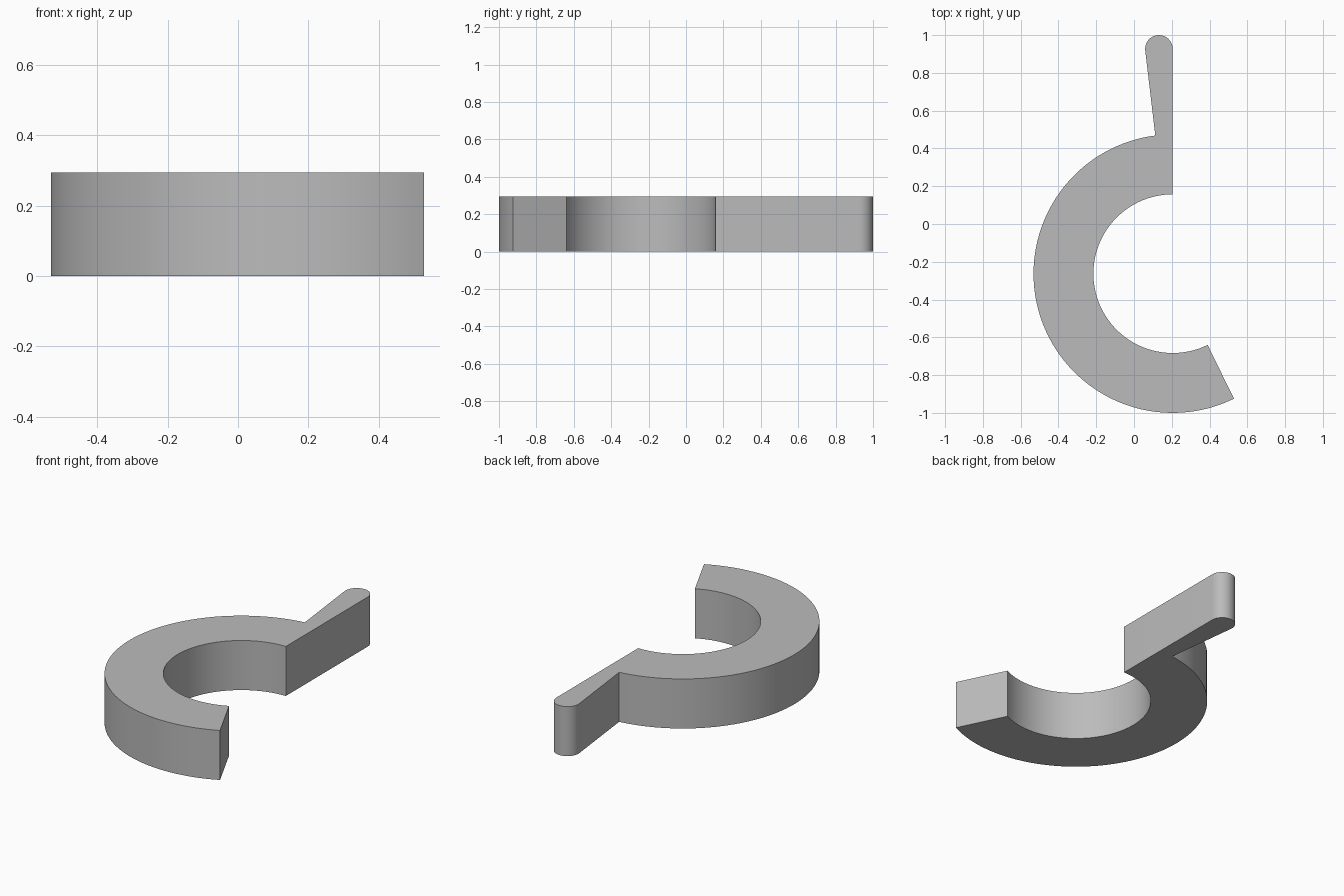
import bpy, bmesh
from math import radians, sin, cos

cube = bpy.data.objects.get("Cube")
if cube:
    bpy.data.objects.remove(cube)

HEIGHT = 0.295
CENTRE = (0.205, -0.263)
OUTER, INNER = 0.737, 0.42
END = 296.1      # angle of the open end of the ring
STEM = 97.2      # angle where the tapered stem meets the ring


def arc(centre, radius, start, end, steps):
    angles = [radians(start + (end - start) * i / steps) for i in range(steps + 1)]
    return [(centre[0] + radius * cos(a), centre[1] + radius * sin(a)) for a in angles]


# Outline: outer ring, inner ring, then the stem with its rounded tip
outline = arc(CENTRE, OUTER, STEM, END, 72)
outline += arc(CENTRE, INNER, END, 90, 72)
outline += arc((0.132, 0.927), 0.073, 0, 187, 24)

# Extrude the outline into a solid
bm = bmesh.new()
base = bm.faces.new([bm.verts.new((x, y, 0)) for x, y in outline])
solid = bmesh.ops.extrude_face_region(bm, geom=[base], use_keep_orig=True)
top = [v for v in solid["geom"] if isinstance(v, bmesh.types.BMVert)]
bmesh.ops.translate(bm, vec=(0, 0, HEIGHT), verts=top)
bmesh.ops.recalc_face_normals(bm, faces=bm.faces[:])
mesh = bpy.data.meshes.new("open_ring_with_stem")
bm.to_mesh(mesh)
bm.free()

# Plain grey material
grey = bpy.data.materials.new("plain grey")
grey.use_nodes = True
colour = (0.5, 0.5, 0.5, 1)
grey.diffuse_color = colour
grey.node_tree.nodes["Principled BSDF"].inputs["Base Color"].default_value = colour
mesh.materials.append(grey)

ring = bpy.data.objects.new("open_ring_with_stem", mesh)
bpy.context.collection.objects.link(ring)
bpy.context.view_layer.objects.active = ring
ring.select_set(True)
bpy.ops.object.shade_smooth_by_angle(angle=radians(20))
